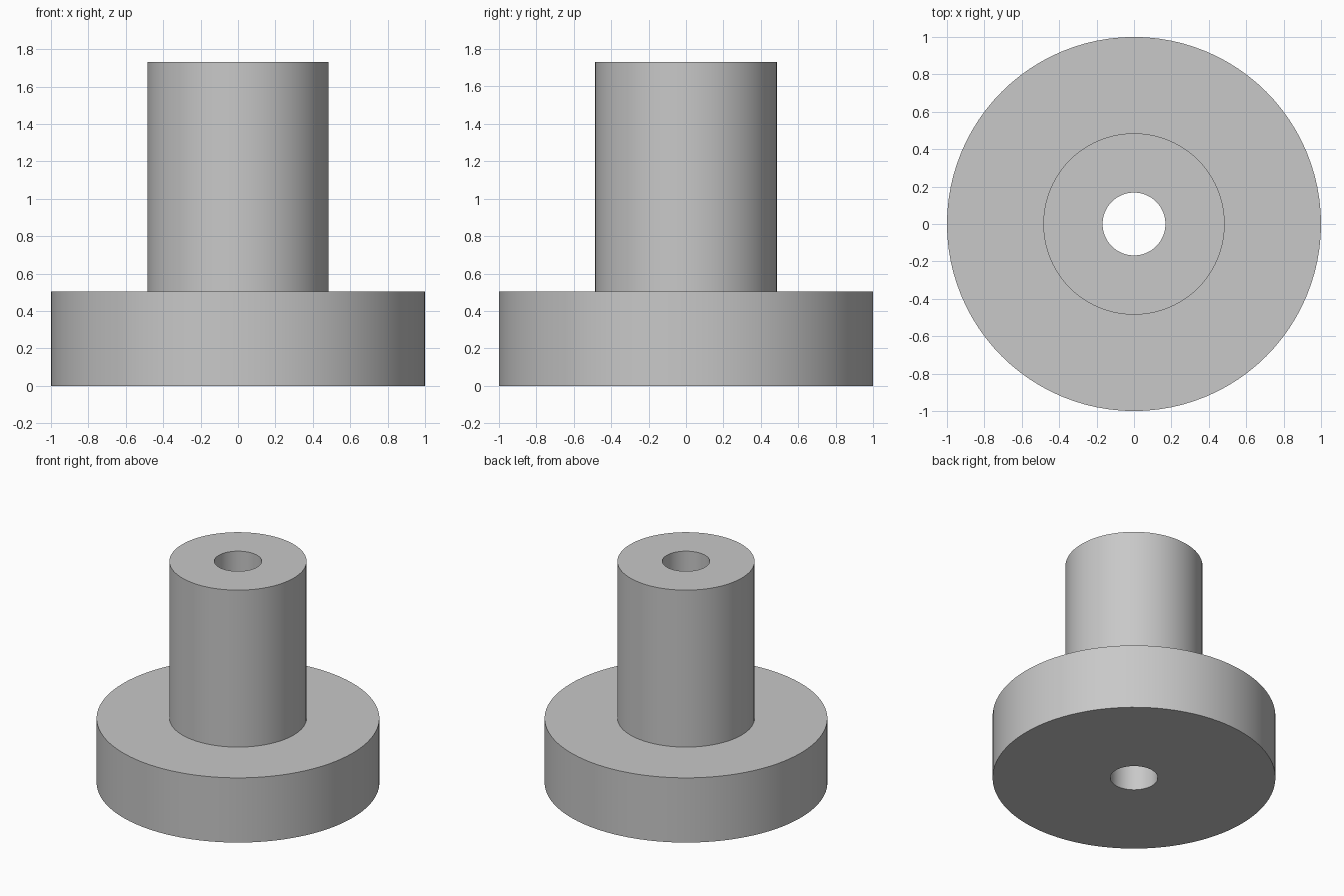
import bpy
import bmesh
import math

default_cube = bpy.data.objects.get("Cube")
if default_cube:
    bpy.data.objects.remove(default_cube, do_unlink=True)

# Dimensions
FLANGE_RADIUS, FLANGE_HEIGHT = 1.0, 0.505
STEM_RADIUS, TOTAL_HEIGHT = 0.485, 1.73
BORE_RADIUS = 0.168
SEGMENTS = 96

# Plain grey material
grey = bpy.data.materials.new("plain_grey")
grey.use_nodes = True
colour = (0.58, 0.58, 0.58, 1)
grey.diffuse_color = colour
grey.node_tree.nodes["Principled BSDF"].inputs["Base Color"].default_value = colour

# Closed half section, from the bottom of the bore round to its top
profile = [
    (BORE_RADIUS, 0),
    (FLANGE_RADIUS, 0),
    (FLANGE_RADIUS, FLANGE_HEIGHT),
    (STEM_RADIUS, FLANGE_HEIGHT),
    (STEM_RADIUS, TOTAL_HEIGHT),
    (BORE_RADIUS, TOTAL_HEIGHT),
]

# Flanged bushing, turned around the vertical axis
bm = bmesh.new()
verts = [bm.verts.new((r, 0, z)) for r, z in profile]
edges = [bm.edges.new((v, verts[(i + 1) % len(verts)])) for i, v in enumerate(verts)]
bmesh.ops.spin(bm, geom=verts + edges, cent=(0, 0, 0), axis=(0, 0, 1),
               angle=math.tau, steps=SEGMENTS, use_merge=False)
bmesh.ops.remove_doubles(bm, verts=bm.verts[:], dist=0.0001)
bmesh.ops.recalc_face_normals(bm, faces=bm.faces[:])

mesh = bpy.data.meshes.new("flanged_bushing")
bm.to_mesh(mesh)
bm.free()
mesh.materials.append(grey)
bushing = bpy.data.objects.new("flanged_bushing", mesh)
bpy.context.collection.objects.link(bushing)

# Smooth round walls with crisp rims
bpy.ops.object.select_all(action="DESELECT")
bushing.select_set(True)
bpy.context.view_layer.objects.active = bushing
bpy.ops.object.shade_smooth_by_angle(angle=math.radians(30))
